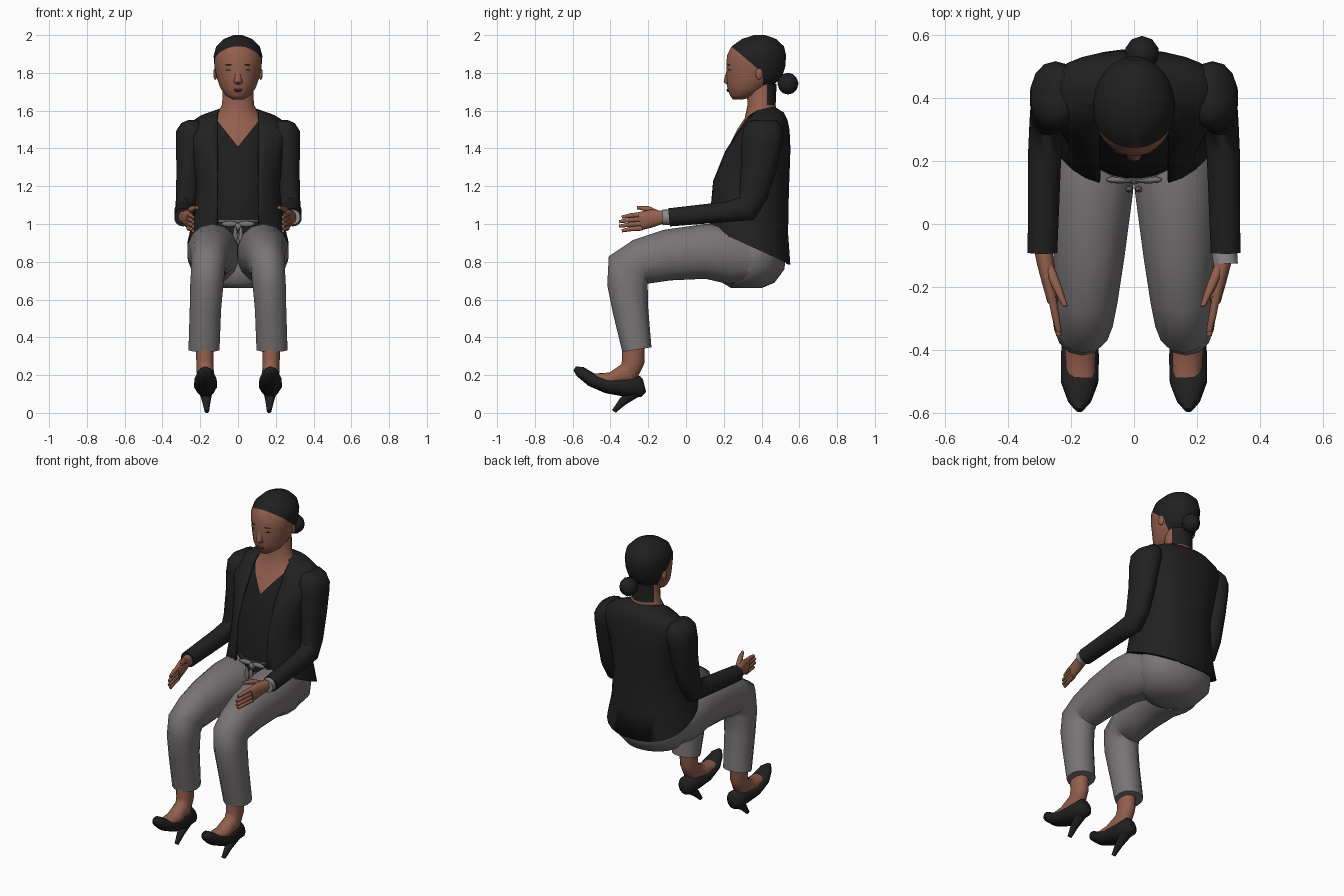
import bpy, bmesh, math
from mathutils import Vector

cube = bpy.data.objects.get("Cube")
if cube:
    bpy.data.objects.remove(cube, do_unlink=True)


def material(name, *colour):
    """A flat colour, given as three values or one grey."""
    mat = bpy.data.materials.new(name)
    mat.use_nodes = True
    red, green, blue = colour if len(colour) > 1 else colour * 3
    mat.diffuse_color = (red, green, blue, 1)
    shader = next(n for n in mat.node_tree.nodes if n.type == 'BSDF_PRINCIPLED')
    shader.inputs["Base Color"].default_value = mat.diffuse_color
    shader.inputs["Roughness"].default_value = .8
    return mat


SKIN = material("skin brown", .29, .115, .075)
HAIR = material("hair black", .014)
JACKET = material("jacket black", .015)
SHIRT = material("shirt black", .013)
TROUSERS = material("trouser grey", .19, .175, .18)
CUFF = material("cuff grey", .27)
SHOE = material("shoe black", .014)
LIPS = material("lip brown", .16, .05, .04)


def finish(bm, name, mats):
    """Turn a bmesh into a smooth shaded object."""
    bmesh.ops.recalc_face_normals(bm, faces=bm.faces)
    mesh = bpy.data.meshes.new(name)
    bm.to_mesh(mesh)
    bm.free()
    for mat in mats:
        mesh.materials.append(mat)
    obj = bpy.data.objects.new(name, mesh)
    bpy.context.collection.objects.link(obj)
    bpy.ops.object.select_all(action='DESELECT')
    obj.select_set(True)
    bpy.context.view_layer.objects.active = obj
    bpy.ops.object.shade_smooth_by_angle(angle=math.radians(60))
    return obj


def skin_rings(centres, sizes, tilts, sides, power):
    """Skin rounded rings, each tilted about x, and close both ends."""
    bm = bmesh.new()
    loops = []
    for centre, (width, depth), tilt in zip(centres, sizes, tilts):
        depth_axis = Vector((0, math.cos(tilt), math.sin(tilt)))
        loop = []
        for i in range(sides):
            angle = math.tau * (i + .5) / sides
            c, s = (math.copysign(abs(f(angle)) ** (2 / power), f(angle))
                    for f in (math.cos, math.sin))
            offset = Vector((width * c, 0, 0)) + depth_axis * depth * s
            loop.append(bm.verts.new(Vector(centre) + offset))
        loops.append(loop)
    for low, high in zip(loops, loops[1:]):
        for i in range(sides):
            j = (i + 1) % sides
            bm.faces.new((low[i], low[j], high[j], high[i]))
    bm.faces.new(loops[0])
    bm.faces.new(loops[-1])
    return bm


def body(name, mats, rings, lean=lambda z: 0, power=2, cuts=(), paint=lambda c: 0):
    """Central part from rings of (y, z, half width, half depth).
    cuts are (point, normal) planes; paint gives a face's slot, or None to remove it."""
    bm = skin_rings([(0, y, z) for y, z, *size in rings], [r[2:] for r in rings],
                    [lean(r[1]) for r in rings], 28, power)
    for point, normal in cuts:
        bmesh.ops.bisect_plane(bm, geom=bm.verts[:] + bm.edges[:] + bm.faces[:],
                               plane_co=point, plane_no=normal)
    slots = [(face, paint(face.calc_center_median())) for face in bm.faces]
    for face, slot in slots:
        face.material_index = slot or 0
    bmesh.ops.delete(bm, geom=[face for face, slot in slots if slot is None], context='FACES')
    return finish(bm, name, mats)


def limb(name, mat, start, end, rings, sides=14):
    """Side part from rings of (y, z, half width, half depth if different).
    x runs evenly from start to end, and each ring turns square to the path."""
    last = len(rings) - 1
    centres = [(start + (end - start) * i / last, r[0], r[1]) for i, r in enumerate(rings)]
    tilts = []
    for i in range(len(rings)):
        before, after = rings[max(i - 1, 0)], rings[min(i + 1, last)]
        tilts.append(math.atan2(after[0] - before[0], before[1] - after[1]))
    bm = skin_rings(centres, [(r[2], r[-1]) for r in rings], tilts, sides, 2.1)
    return finish(bm, name, [mat])


def ball(name, mat, place, size, turn=0):
    bm = bmesh.new()
    bmesh.ops.create_icosphere(bm, subdivisions=2, radius=1)
    obj = finish(bm, name, [mat])
    obj.location, obj.scale, obj.rotation_euler.z = place, size, turn


# Shirt, bare chest and neck, with a V neckline and the hair at the nape
NECKLINE = Vector((0, 0, 1.41))
STEEP = 1.25
NAPE = .43


def chest_paint(c):
    if c.y > NAPE and c.z > 1.63:
        return 2
    return 1 if c.z > min(NECKLINE.z + STEEP * abs(c.x), 1.56) else 0


body("shirt_and_neck", [SHIRT, SKIN, HAIR],
     [(.33, .95, .2, .19), (.33, 1.2, .2, .18), (.38, 1.4, .2, .16), (.4, 1.5, .19, .13),
      (.4, 1.56, .13, .09), (.4, 1.63, .085, .075), (.4, 1.74, .08, .08)],
     cuts=[(NECKLINE, (STEEP, 0, 1)), (NECKLINE, (-STEEP, 0, 1)),
           ((0, NAPE, 0), (0, 1, 0))], paint=chest_paint)

# Open jacket: the front strip between the two edges is removed
EDGE = .11
jacket = body("jacket", [JACKET],
              [(.335, .885, .27, .24), (.327, 1.02, .24, .225), (.334, 1.2, .22, .214),
               (.374, 1.39, .25, .18), (.4, 1.48, .285, .15), (.41, 1.53, .26, .13),
               (.41, 1.57, .2, .11), (.395, 1.605, .1, .075)],
              lean=lambda z: .9 * (z - 1.36), power=2.3,
              cuts=[((EDGE, 0, 0), (1, 0, 0)), ((-EDGE, 0, 0), (1, 0, 0))],
              paint=lambda c: None if abs(c.x) < EDGE and c.y < .37 else 0)
shell = jacket.modifiers.new("thickness", 'SOLIDIFY')
shell.thickness = .012

# Seat of the trousers
body("trouser_seat", [TROUSERS],
     [(.32, .66, .08, .08), (.33, .69, .17, .14), (.355, .76, .23, .167),
      (.36, .86, .24, .172), (.337, .95, .2, .175), (.325, 1.02, .19, .187)])

# Knot of the tie belt
ball("belt_knot", TROUSERS, (0, .14, .985), (.02, .015, .02))

# Parts mirrored left and right
for s, side in ((1, "left"), (-1, "right")):
    ball(side + "_belt_loop", TROUSERS, (s * .045, .14, 1), (.045, .012, .016))
    ball(side + "_belt_tail", TROUSERS, (s * .015, .11, .93), (.012, .01, .06))

    limb(side + "_sleeve", JACKET, s * .235, s * .29,
         [(.42, 1.55, .03, .06), (.42, 1.53, .06, .09), (.41, 1.49, .08, .108),
          (.4, 1.43, .075, .108), (.385, 1.3, .065, .095), (.355, 1.15, .06, .076),
          (.32, 1.08, .056, .07), (.22, 1.065, .054), (-.09, 1.035, .048)])
    limb(side + "_trouser_leg", TROUSERS, s * .12, s * .18,
         [(.43, .81, .09, .1), (.25, .84, .14, .16), (.1, .855, .135, .145),
          (-.1, .835, .115, .135), (-.24, .8, .1, .122), (-.3, .765, .092, .126),
          (-.31, .68, .09, .107), (-.295, .55, .085, .095), (-.26, .335, .084, .078)])

    # Bare ankle and foot inside a pointed high-heeled shoe
    limb(side + "_foot", SKIN, s * .178, s * .168,
         [(-.28, .38, .05, .06), (-.28, .27, .046, .06), (-.305, .21, .046, .06),
          (-.4, .178, .05, .036), (-.49, .18, .045, .028)])
    limb(side + "_shoe", SHOE, s * .17, s * .173,
         [(-.22, .145, .028, .035), (-.24, .14, .05, .056), (-.32, .138, .053),
          (-.42, .144, .062, .04), (-.5, .175, .06, .036), (-.56, .218, .037, .03),
          (-.59, .235, .012)])
    limb(side + "_heel", SHOE, s * .17, s * .165,
         [(-.275, .11, .034), (-.335, .06, .022), (-.382, .008, .012)])

    # Hand with four fingers and a thumb
    limb(side + "_palm", SKIN, s * .29, s * .258,
         [(-.07, 1.035, .03, .036), (-.13, 1.035, .028, .036),
          (-.18, 1.03, .025, .047), (-.245, 1.015, .017, .048)])
    for i in range(4):
        z = 1.05 - .024 * i
        reach = .34 + .014 * (i in (1, 2))
        limb(side + "_finger", SKIN, s * .26, s * .238,
             [(-.23, z, .014), (-.29, z - .004, .013), (-reach, z - .014, .009)], 8)
    limb(side + "_thumb", SKIN, s * .27, s * .218,
         [(-.14, 1.05, .019), (-.2, 1.08, .016), (-.26, 1.087, .009)], 8)

    # Ear, eye and brow
    ball(side + "_ear", SKIN, (s * .12, .388, 1.795), (.01, .02, .032), s * .3)
    ball(side + "_eye", HAIR, (s * .048, .229, 1.815), (.017, .004, .004), s * .4)
    ball(side + "_brow", HAIR, (s * .05, .226, 1.842), (.02, .003, .002), s * .4)

# Shirt cuff showing on one wrist
limb("left_cuff", CUFF, .285, .29, [(-.08, 1.036, .042), (-.125, 1.036, .04)])

# Head, with the hair coloured above the hairline and behind the ears
SLOPE = Vector((0, .85, 1))
BROW = Vector((0, .235, 1.945))
BEHIND = Vector((0, .408, 0))


def head_paint(c):
    return 1 if (c - BROW).dot(SLOPE) > 0 or c.y > BEHIND.y else 0


body("head", [SKIN, HAIR],
     [(.275, 1.66, .03, .028), (.305, 1.68, .066, .072), (.33, 1.72, .094, .112),
      (.36, 1.77, .112, .146), (.37, 1.83, .125, .156), (.373, 1.89, .13, .158),
      (.38, 1.94, .116, .14), (.387, 1.98, .075, .09), (.39, 2, .022, .03)],
     cuts=[(BROW, SLOPE), (BEHIND, (0, 1, 0))], paint=head_paint)
ball("hair_bun", HAIR, (.025, .54, 1.743), (.055, .056, .058))

# Nose and mouth
body("nose", [SKIN], [(.235, 1.83, .014, .015), (.225, 1.78, .018, .02),
                      (.222, 1.752, .024, .023), (.23, 1.737, .018, .012)])
ball("upper_lip", LIPS, (0, .22, 1.711), (.028, .007, .004))
ball("lower_lip", LIPS, (0, .223, 1.703), (.022, .007, .004))
